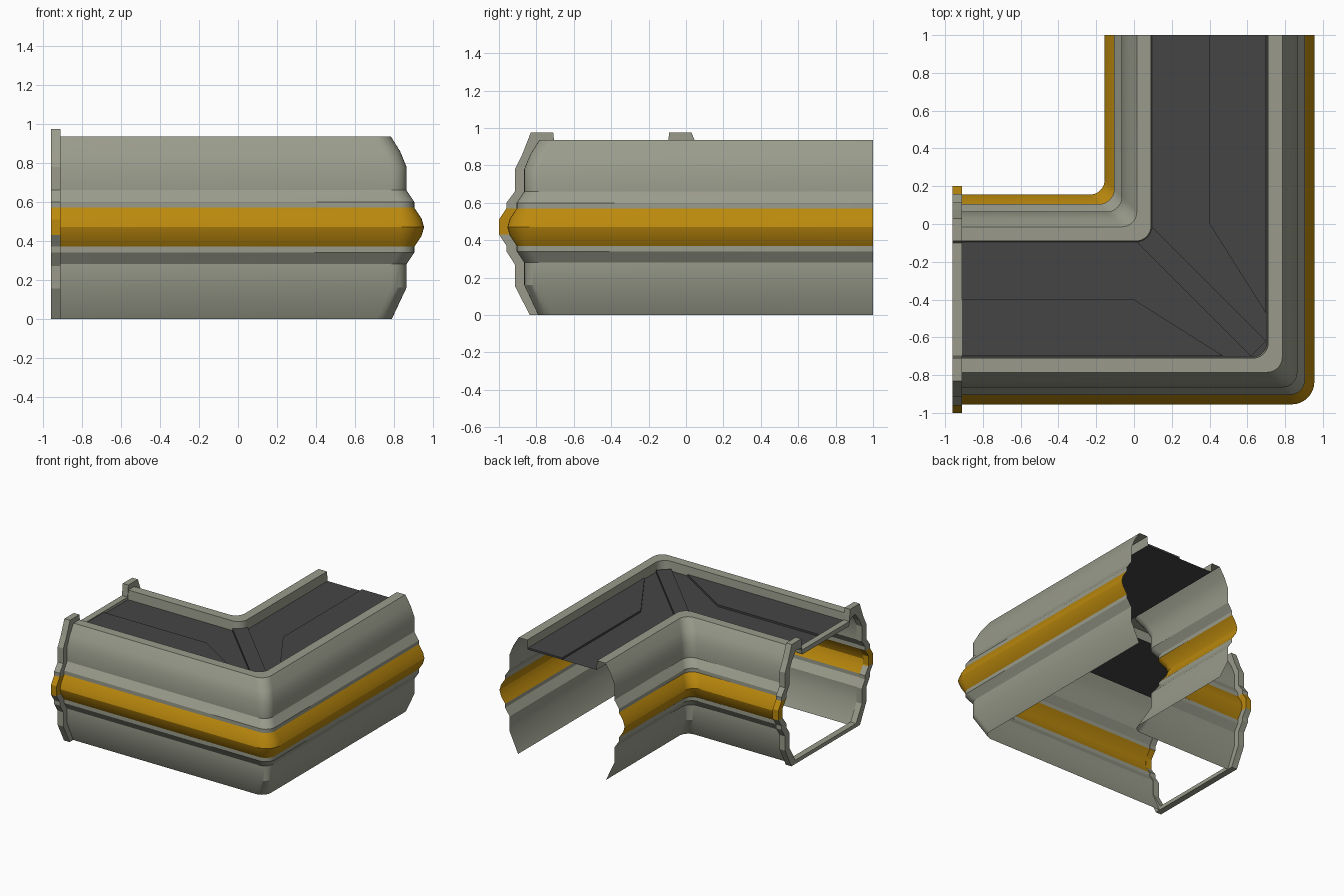
import bpy, bmesh, math

if "Cube" in bpy.data.objects:
    bpy.data.objects.remove(bpy.data.objects["Cube"])


def material(name, rgb):
    m = bpy.data.materials.new(name)
    m.diffuse_color = (*rgb, 1)
    m.use_nodes = True
    m.node_tree.nodes["Principled BSDF"].inputs["Base Color"].default_value = m.diffuse_color
    return m


GREY = material("warm grey panel", (0.32, 0.33, 0.26))
GOLD = material("gold band", (0.50, 0.25, 0.004))
DARK = material("dark deck", (0.06, 0.06, 0.06))


def make(name, verts, faces, mats, idx=None, smooth=None):
    me = bpy.data.meshes.new(name)
    me.from_pydata(verts, [], faces)
    for m in mats:
        me.materials.append(m)
    if idx:
        for p, i in zip(me.polygons, idx):
            p.material_index = i
    ob = bpy.data.objects.new(name, me)
    bpy.context.collection.objects.link(ob)
    if smooth:
        bpy.ops.object.select_all(action='DESELECT')
        ob.select_set(True)
        bpy.context.view_layer.objects.active = ob
        bpy.ops.object.shade_smooth_by_angle(angle=math.radians(smooth))
    return ob


def path(s, x0=-0.955, n=8):
    """L-shaped path with a rounded corner, s = offset from the corridor centre line."""
    r = 0.12 if s > 0.53 else 0.08
    cx, cy = 0.4 + s - r, -0.4 - s + r
    pts = [(x0, cy - r)]
    for k in range(n + 1):
        a = math.pi / 2 * k / n
        pts.append((cx + r * math.sin(a), cy - r * math.cos(a)))
    return pts + [(cx + r, 1.0)]


def sweep(name, profile, mats, flip=False, rule=None, smooth=None):
    rows = [[(x, y, z) for x, y in path(s)] for s, z in profile]
    n = len(rows[0])
    verts = [v for row in rows for v in row]
    faces, idx = [], []
    for j in range(len(rows) - 1):
        for i in range(n - 1):
            f = [j * n + i, j * n + i + 1, (j + 1) * n + i + 1, (j + 1) * n + i]
            faces.append(f[::-1] if flip else f)
            idx.append(rule((profile[j][1] + profile[j + 1][1]) / 2) if rule else 0)
    return make(name, verts, faces, mats, idx, smooth)


# Corridor walls: one profile, swept on the outer and inner side
WALL = [(0.39, 0), (0.465, 0.16), (0.465, 0.28), (0.505, 0.34), (0.505, 0.37),
        (0.542, 0.425), (0.555, 0.47), (0.542, 0.515), (0.505, 0.57), (0.505, 0.60),
        (0.465, 0.66), (0.465, 0.78), (0.432, 0.86), (0.385, 0.935), (0.31, 0.935), (0.305, 0.86)]
band = lambda z: 1 if 0.37 < z < 0.57 else 0
sweep("outer_wall", WALL, [GREY, GOLD], rule=band, smooth=32)
sweep("inner_wall", [(-d, z) for d, z in WALL], [GREY, GOLD], flip=True, rule=band, smooth=32)

# Sunken deck between the walls
sweep("deck", [(0.305, 0.86), (-0.305, 0.86)], [DARK])


def plate(name, pts, z0, z1):
    """Raised plate with a flat polygon outline."""
    area = sum(a[0] * b[1] - b[0] * a[1] for a, b in zip(pts, pts[1:] + pts[:1]))
    if area < 0:
        pts = pts[::-1]
    n = len(pts)
    verts = [(x, y, z0) for x, y in pts] + [(x, y, z1) for x, y in pts]
    faces = [list(range(n, 2 * n))]
    faces += [[i, (i + 1) % n, (i + 1) % n + n, i + n] for i in range(n)]
    return make(name, verts, faces, [DARK])


# Deck panels (mirrored across the corner diagonal) and diagonal rib
for name, end, mirror in (("deck_panel_rear", 1.0, False), ("deck_panel_left", 0.91, True)):
    pts = [(0.4, end), (0.4, 0), (0.7, -0.475), (0.7, end)]
    plate(name, [(-y, -x) for x, y in pts] if mirror else pts, 0.86, 0.875)
plate("deck_diagonal_rib", [(0.02, -0.10), (0.10, -0.02), (0.70, -0.62), (0.62, -0.70)], 0.86, 0.88)

# End frame: ring of (outer offset, outer z, inner offset, inner z), mirrored about the centre line
HALF = [(0.435, 0, 0.385, 0.03), (0.515, 0.155, 0.46, 0.16), (0.515, 0.27, 0.46, 0.28),
        (0.56, 0.34, 0.50, 0.34), (0.56, 0.37, 0.50, 0.37), (0.60, 0.43, 0.545, 0.43),
        (0.60, 0.51, 0.545, 0.51), (0.56, 0.57, 0.50, 0.57), (0.56, 0.60, 0.50, 0.60),
        (0.515, 0.66, 0.46, 0.66), (0.515, 0.78, 0.46, 0.78), (0.475, 0.86, 0.43, 0.84),
        (0.43, 0.975, 0.375, 0.91), (0.31, 0.975, 0.315, 0.90), (0.30, 0.882, 0.295, 0.845)]
ring = HALF + [(-a, b, -c, d) for a, b, c, d in reversed(HALF)]
verts = []
for a, b, c, d in ring:
    for x in (-0.96, -0.91):
        verts += [(x, -0.4 - a, b), (x, -0.4 - c, d)]
faces, idx = [], []
n = len(ring)
for i in range(n):
    p, q = 4 * i, 4 * ((i + 1) % n)
    faces += [[p, q, q + 1, p + 1], [p + 2, p + 3, q + 3, q + 2],
              [p, p + 2, q + 2, q], [p + 1, q + 1, q + 3, p + 3]]
    zm = (ring[i][1] + ring[(i + 1) % n][1]) / 2
    wide = abs(ring[i][0]) > 0.54
    idx += [1 if wide and 0.42 < zm < 0.57 else 0] * 4
frame = make("end_frame", verts, faces, [GREY, GOLD], idx)
bm = bmesh.new()
bm.from_mesh(frame.data)
bmesh.ops.recalc_face_normals(bm, faces=bm.faces)
bm.to_mesh(frame.data)
bm.free()
